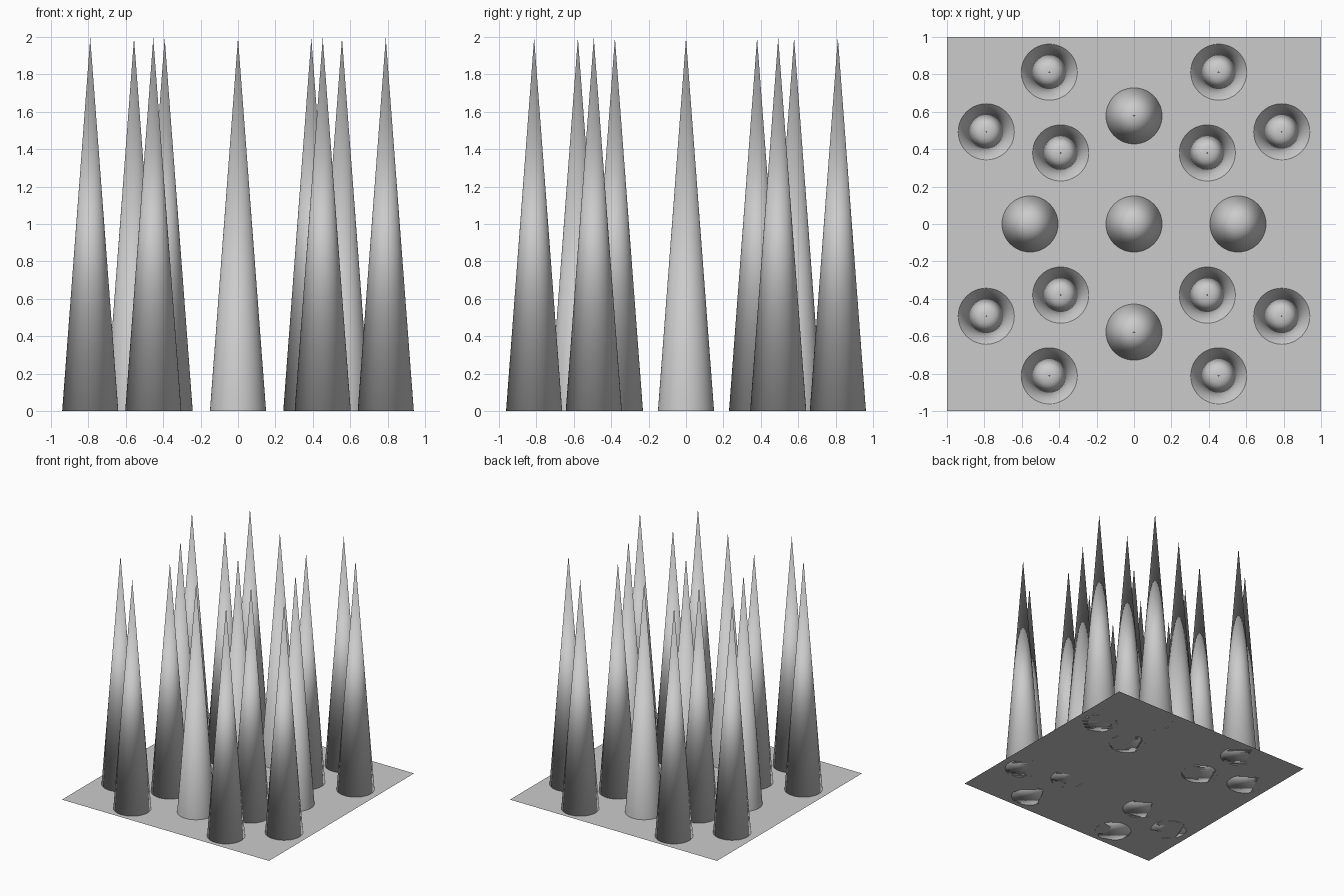
import bpy

if "Cube" in bpy.data.objects:
    bpy.data.objects.remove(bpy.data.objects["Cube"])

RADIUS, HEIGHT = 0.15, 1.995


def spike(name, x, y, capped):
    # Cone standing on the base plate, either closed or open at the bottom
    bpy.ops.mesh.primitive_cone_add(
        vertices=48, radius1=RADIUS, radius2=0, depth=HEIGHT,
        end_fill_type='NGON' if capped else 'NOTHING',
        location=(x, y, HEIGHT / 2))
    bpy.context.object.name = name
    bpy.ops.object.shade_smooth()


# Thin square base plate
bpy.ops.mesh.primitive_plane_add(size=2)
bpy.context.object.name = "base_plate"

# Open spikes: the middle one and four around it on the axes
spike("centre_spike", 0, 0, False)
for s in (-1, 1):
    spike("side_spike", 0.556 * s, 0, False)
    spike("front_back_spike", 0, 0.578 * s, False)

# Closed spikes: three per quarter, mirrored in both directions
for name, x, y in (("inner_spike", 0.392, 0.38),
                   ("outer_side_spike", 0.79, 0.493),
                   ("outer_end_spike", 0.453, 0.812)):
    for sx in (-1, 1):
        for sy in (-1, 1):
            spike(name, x * sx, y * sy, True)
